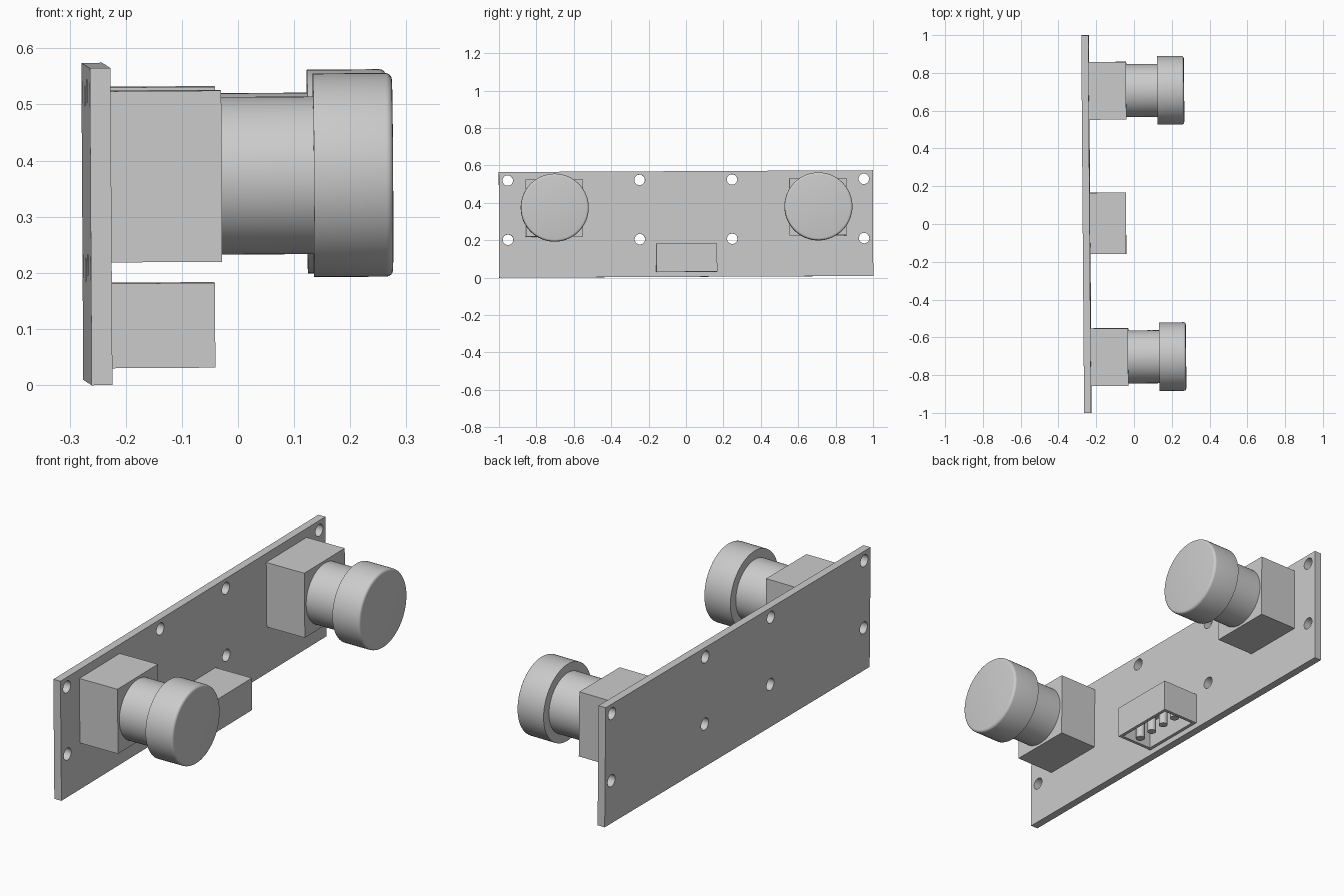
import bpy, bmesh, math
from mathutils import Matrix, Vector, Euler

cube = bpy.data.objects.get("Cube")
if cube:
    bpy.data.objects.remove(cube, do_unlink=True)

GREY = (0.6, 0.6, 0.6, 1)
mat = bpy.data.materials.new("plain_grey")
mat.use_nodes = True
mat.diffuse_color = GREY
mat.node_tree.nodes["Principled BSDF"].inputs["Base Color"].default_value = GREY

# The whole board sits with a very slight tilt
PLACE = Matrix.Translation((-0.2515, 0, 0.287)) @ Euler((0.0048, -0.006, 0.0075)).to_matrix().to_4x4()
FRONT = 0.0185        # front surface of the board
BLOCK = 0.2165        # front of the sensor mounts
TO_X = Matrix.Rotation(math.pi / 2, 4, 'Y')


def finish(name, bm, smooth=False):
    bmesh.ops.recalc_face_normals(bm, faces=bm.faces)
    mesh = bpy.data.meshes.new(name)
    bm.to_mesh(mesh)
    bm.free()
    mesh.materials.append(mat)
    obj = bpy.data.objects.new(name, mesh)
    bpy.context.collection.objects.link(obj)
    obj.matrix_world = PLACE
    bpy.ops.object.select_all(action='DESELECT')
    obj.select_set(True)
    bpy.context.view_layer.objects.active = obj
    if smooth:
        bpy.ops.object.shade_smooth_by_angle(angle=math.radians(35))
    return obj


def add_box(bm, x0, x1, y, z, width, height):
    m = Matrix.Translation(((x0 + x1) / 2, y, z)) @ Matrix.Diagonal((x1 - x0, width, height, 1))
    bmesh.ops.create_cube(bm, size=1, matrix=m)


def add_cylinder(bm, centre, radius, length, turn=Matrix(), sides=64):
    bmesh.ops.create_cone(bm, cap_ends=True, segments=sides, radius1=radius, radius2=radius,
                          depth=length, matrix=Matrix.Translation(centre) @ turn)


# Board with two rows of mounting holes
bm = bmesh.new()
add_box(bm, -FRONT, FRONT, 0, 0, 2, 0.565)
board = finish("board", bm)

bm = bmesh.new()
for y in (-0.952, -0.247, 0.247, 0.952):
    for z in (0.237, -0.08):
        add_cylinder(bm, (0, y, z), 0.028, 0.2, TO_X, 32)
cutter = finish("hole_cutter", bm)
cutter.hide_render = True
cut = board.modifiers.new("holes", 'BOOLEAN')
cut.operation = 'DIFFERENCE'
cut.solver = 'EXACT'
cut.object = cutter
bpy.context.view_layer.objects.active = board
bpy.ops.object.modifier_apply(modifier=cut.name)
bpy.data.objects.remove(cutter, do_unlink=True)
bpy.ops.object.select_all(action='DESELECT')
board.select_set(True)
bpy.ops.object.shade_smooth_by_angle(angle=math.radians(35))

# Two lens units: square mount, barrel and rounded cap
for side, y in (("front", -0.705), ("rear", 0.705)):
    z = 0.088
    bm = bmesh.new()
    add_box(bm, FRONT, BLOCK, y, z, 0.305, 0.305)
    finish(side + "_lens_mount", bm)

    bm = bmesh.new()
    add_cylinder(bm, ((BLOCK + 0.381) / 2, y, z), 0.1405, 0.381 - BLOCK, TO_X)
    finish(side + "_lens_barrel", bm, True)

    bm = bmesh.new()
    add_cylinder(bm, (0.4515, y, z), 0.1815, 0.141, TO_X)
    rim = [e for e in bm.edges if all(v.co.x > 0.5 for v in e.verts)]
    bmesh.ops.bevel(bm, geom=rim, offset=0.012, segments=4, profile=0.5, affect='EDGES')
    finish(side + "_lens_cap", bm, True)

# Connector shell, open underneath
bm = bmesh.new()
add_box(bm, FRONT, 0.2085, 0.002, -0.181, 0.325, 0.151)
bm.normal_update()
bottom = min(bm.faces, key=lambda f: f.calc_center_median().z)
bmesh.ops.inset_region(bm, faces=[bottom], thickness=0.015, use_even_offset=True)
wall = bmesh.ops.extrude_face_region(bm, geom=[bottom])
bmesh.ops.translate(bm, vec=Vector((0, 0, 0.13)),
                    verts=[v for v in wall["geom"] if isinstance(v, bmesh.types.BMVert)])
if bottom.is_valid:
    bmesh.ops.delete(bm, geom=[bottom], context='FACES_ONLY')
finish("connector_shell", bm)

# Row of contact pins
bm = bmesh.new()
for i in range(4):
    add_cylinder(bm, (0.1135, 0.002 + (i - 1.5) * 0.08, -0.1865), 0.02, 0.125, sides=24)
finish("connector_pins", bm, True)
